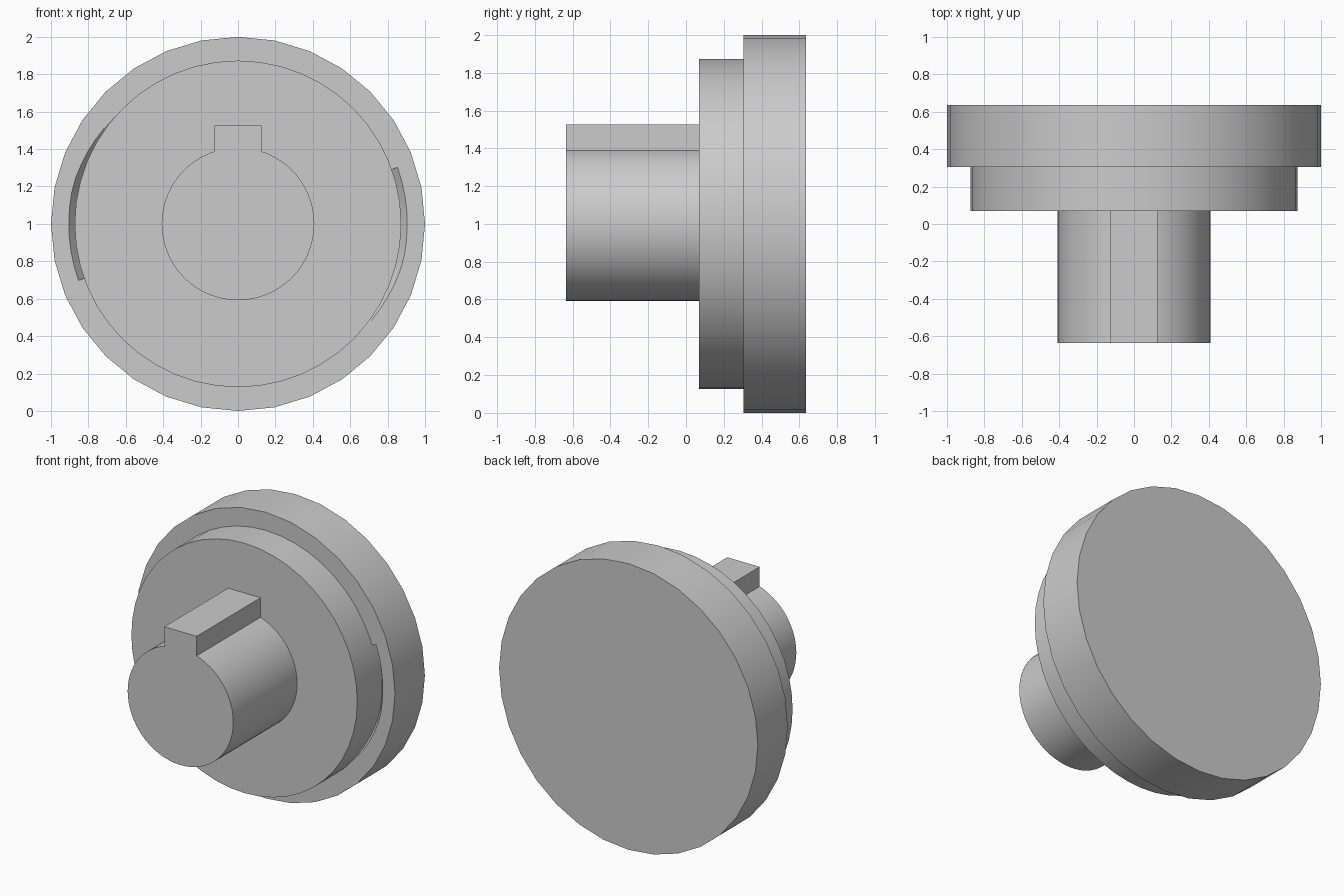
import bpy, bmesh
from math import sin, cos, radians
from mathutils import Matrix

cube = bpy.data.objects.get("Cube")
if cube:
    bpy.data.objects.remove(cube)

steel = bpy.data.materials.new("steel_grey")
steel.use_nodes = True
steel.diffuse_color = (0.6, 0.6, 0.6, 1)
steel.node_tree.nodes["Principled BSDF"].inputs["Base Color"].default_value = steel.diffuse_color

AXIS_Z = 1.0
FLANGE_FRONT = 0.305


def add_object(name, bm):
    bmesh.ops.recalc_face_normals(bm, faces=bm.faces)
    mesh = bpy.data.meshes.new(name)
    bm.to_mesh(mesh)
    bm.free()
    mesh.materials.append(steel)
    obj = bpy.data.objects.new(name, mesh)
    bpy.context.collection.objects.link(obj)
    return obj


def disc(name, radius, front, back, sides):
    """Solid cylinder lying along y."""
    bm = bmesh.new()
    place = Matrix.Translation((0, (front + back) / 2, AXIS_Z)) @ Matrix.Rotation(radians(90), 4, 'X')
    bmesh.ops.create_cone(bm, cap_ends=True, segments=sides, radius1=radius,
                          radius2=radius, depth=back - front, matrix=place)
    return add_object(name, bm)


def smooth(obj):
    bpy.ops.object.select_all(action='DESELECT')
    obj.select_set(True)
    bpy.context.view_layer.objects.active = obj
    bpy.ops.object.shade_smooth_by_angle(angle=radians(30))


def groove_cutter(name, start, end):
    """Sloped groove around the hub, widening from start to end (degrees)."""
    bm = bmesh.new()
    steps = 12
    previous = None
    for i in range(steps + 1):
        t = i / steps
        angle = radians(start + (end - start) * t)
        lip = 0.874 + 0.031 * min(1, 2.2 * t)
        depth = 0.01 + 0.06 * min(1, 2.2 * t)
        section = [(0.85, FLANGE_FRONT - 0.05), (lip, FLANGE_FRONT - 0.05),
                   (lip, FLANGE_FRONT), (0.85, FLANGE_FRONT + depth)]
        ring = [bm.verts.new((r * cos(angle), y, AXIS_Z + r * sin(angle))) for r, y in section]
        if previous:
            for k in range(4):
                n = (k + 1) % 4
                bm.faces.new((previous[k], previous[n], ring[n], ring[k]))
        else:
            bm.faces.new(ring)
        previous = ring
    bm.faces.new(previous)
    obj = add_object(name, bm)
    obj.hide_render = True
    return obj


# Flange with two opposite tapered grooves
flange = disc("flange", 1.0, FLANGE_FRONT, 0.635, 32)
for side, turn in (("left", 0), ("right", 180)):
    cutter = groove_cutter(side + "_groove_cutter", -41 + turn, 19.5 + turn)
    cut = flange.modifiers.new(side + "_groove", 'BOOLEAN')
    cut.object = cutter
    cut.operation = 'DIFFERENCE'
    cut.solver = 'EXACT'
    bpy.context.view_layer.objects.active = flange
    bpy.ops.object.modifier_apply(modifier=cut.name)
    bpy.data.objects.remove(cutter)
smooth(flange)

# Stepped hub and shaft
smooth(disc("hub", 0.873, 0.07, 0.6, 48))
smooth(disc("shaft", 0.408, -0.635, 0.1, 64))

# Key along the top of the shaft
bm = bmesh.new()
bmesh.ops.create_cube(bm, size=1, matrix=Matrix.Translation((0, -0.2675, 1.4)) @ Matrix.Diagonal((0.25, 0.735, 0.25, 1)))
add_object("shaft_key", bm)
